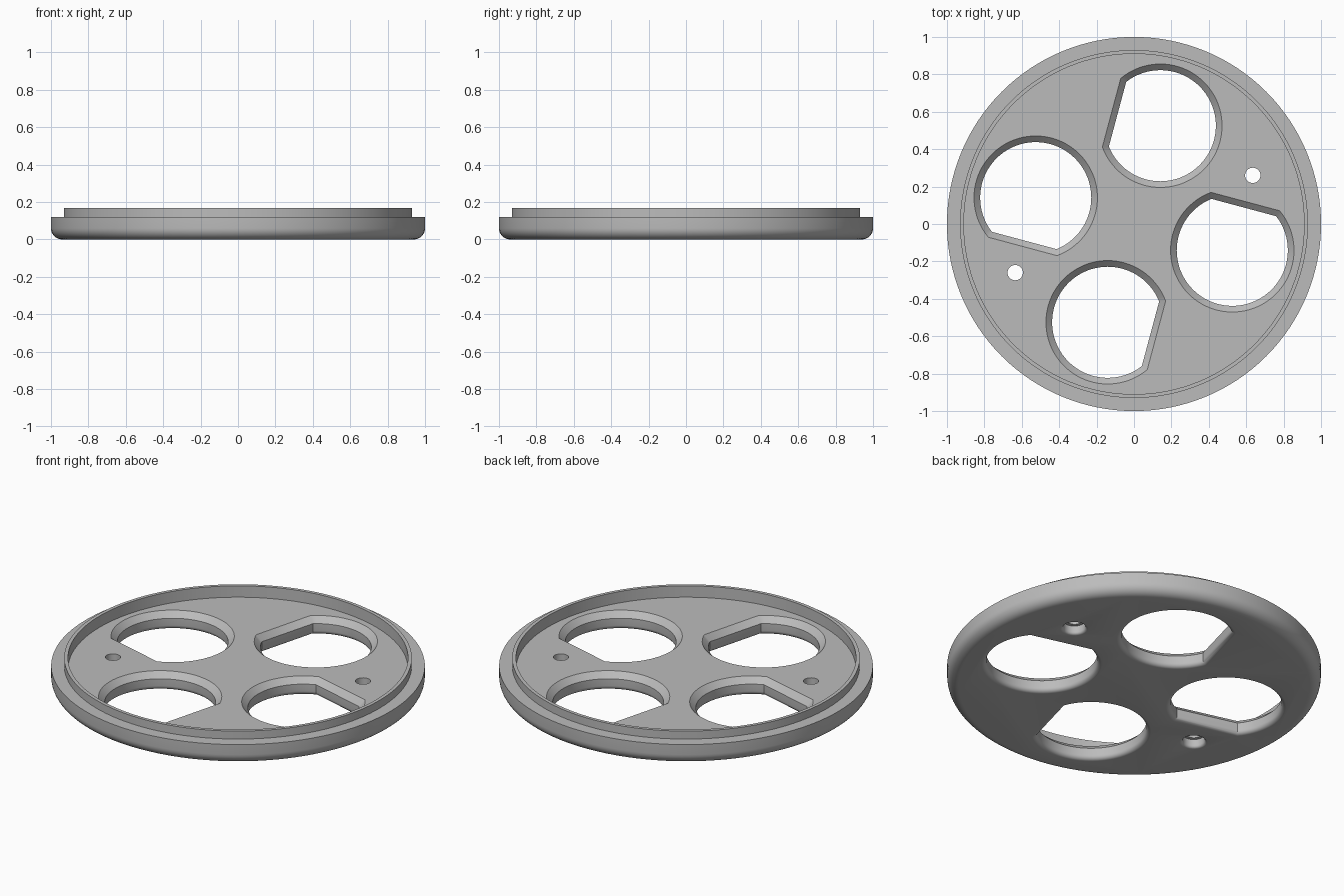
import bpy, bmesh, math

if "Cube" in bpy.data.objects:
    bpy.data.objects.remove(bpy.data.objects["Cube"])

SEG = 128
grey = bpy.data.materials.new("grey_plastic")
grey.diffuse_color = (0.5, 0.5, 0.5, 1)
grey.use_nodes = True
grey.node_tree.nodes["Principled BSDF"].inputs["Base Color"].default_value = grey.diffuse_color


def finish(bm, name):
    bmesh.ops.recalc_face_normals(bm, faces=bm.faces)
    me = bpy.data.meshes.new(name)
    bm.to_mesh(me)
    bm.free()
    me.materials.append(grey)
    ob = bpy.data.objects.new(name, me)
    bpy.context.collection.objects.link(ob)
    return ob


def loft(bm, rings):
    """Skin a stack of equal-length closed rings and cap both ends."""
    vs = [[bm.verts.new(p) for p in ring] for ring in rings]
    n = len(vs[0])
    for a, b in zip(vs, vs[1:]):
        for i in range(n):
            j = (i + 1) % n
            bm.faces.new((a[i], a[j], b[j], b[i]))
    bm.faces.new(vs[0][::-1])
    bm.faces.new(vs[-1])


def circle(x, y, r, z, n):
    return [(x + r * math.cos(2 * math.pi * i / n),
             y + r * math.sin(2 * math.pi * i / n), z) for i in range(n)]


def d_ring(ang, off, z, n=72):
    """Circle with one flat side, grown by off, placed at angle ang."""
    cx, cy = 0.544 * math.cos(ang), 0.544 * math.sin(ang)
    r, d = 0.297 + off, 0.237 + off
    phi = math.acos(d / r)
    pts = []
    for i in range(n):
        a = ang + math.pi / 2 + phi + (2 * math.pi - 2 * phi) * i / (n - 1)
        pts.append((cx + r * math.cos(a), cy + r * math.sin(a), z))
    return pts


def fillet(f, steps=6):
    """(offset, z) pairs of a rounded lower edge."""
    out = []
    for i in range(steps + 1):
        t = math.pi / 2 * i / steps
        out.append((f * (1 - math.sin(t)), f * (1 - math.cos(t))))
    return out


# Round cover: rounded bottom edge, ledge, thin lip and recessed floor
F = 0.06
profile = [(1 - F + F * math.sin(math.pi / 2 * i / 8),
            F - F * math.cos(math.pi / 2 * i / 8)) for i in range(9)]
profile += [(1, 0.12), (0.93, 0.12), (0.93, 0.167), (0.91, 0.167), (0.91, 0.1)]
bm = bmesh.new()
loft(bm, [circle(0, 0, r, z, SEG) for r, z in profile])
cover = finish(bm, "round_cover")

# Cutters: four D-shaped openings, chamfered above and rounded below
bm = bmesh.new()
opening = [(0.025, -0.03)] + fillet(0.025) + [(0, 0.067), (0.033, 0.1), (0.033, 0.13)]
for k in range(4):
    ang = math.radians(75 + 90 * k)
    loft(bm, [d_ring(ang, o, z) for o, z in opening])

# Cutters: two screw holes, counterbored from below
bore = [(0.075, -0.03)] + [(0.06 + o, z) for o, z in fillet(0.015, 4)]
bore += [(0.06, 0.05), (0.041, 0.05), (0.041, 0.13)]
for s in (1, -1):
    loft(bm, [circle(0.635 * s, 0.26 * s, r, z, 32) for r, z in bore])
cutter = finish(bm, "hole_cutter")
cutter.hide_render = True

# Cut the holes
mod = cover.modifiers.new("holes", 'BOOLEAN')
mod.operation = 'DIFFERENCE'
mod.solver = 'EXACT'
mod.object = cutter
bpy.context.view_layer.objects.active = cover
cover.select_set(True)
bpy.ops.object.modifier_apply(modifier=mod.name)
bpy.data.objects.remove(cutter)
bpy.ops.object.shade_smooth_by_angle(angle=math.radians(30))
